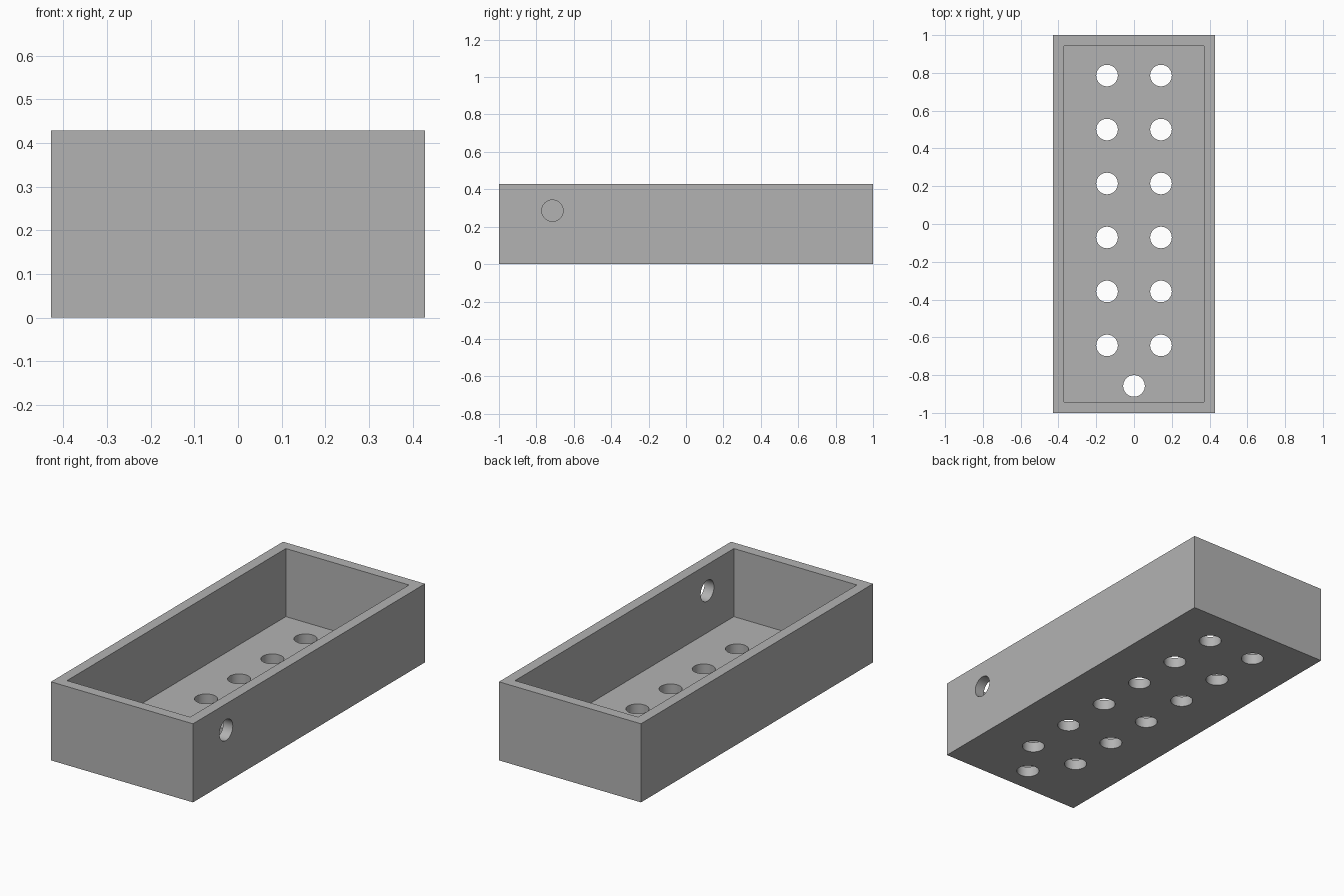
import bpy
from math import pi

old = bpy.data.objects.get("Cube")
if old:
    bpy.data.objects.remove(old, do_unlink=True)

U = 1 / 7             # base module: the tray is 6 x 14 x 3 modules
WALL = 0.4 * U        # wall and floor thickness
RADIUS = 0.4 * U      # radius of every hole
W, L, H = 6 * U, 14 * U, 3 * U

grey = bpy.data.materials.new("grey")
grey.use_nodes = True
colour = (0.45, 0.45, 0.45, 1)
grey.diffuse_color = colour
grey.node_tree.nodes["Principled BSDF"].inputs["Base Color"].default_value = colour


def box(name, size, centre):
    bpy.ops.mesh.primitive_cube_add(size=1, location=centre)
    ob = bpy.context.object
    ob.name = name
    ob.scale = size
    bpy.ops.object.transform_apply(location=True, rotation=False, scale=True)
    ob.data.materials.append(grey)
    return ob


def drill(name, centre, rotation=(0, 0, 0)):
    bpy.ops.mesh.primitive_cylinder_add(vertices=64, radius=RADIUS, depth=4 * WALL,
                                        location=centre, rotation=rotation)
    ob = bpy.context.object
    ob.name = name
    ob.data.materials.append(grey)
    return ob


def cut(target, cutter):
    cutter.hide_render = True
    mod = target.modifiers.new("cut", 'BOOLEAN')
    mod.operation = 'DIFFERENCE'
    mod.solver = 'EXACT'
    mod.object = cutter
    bpy.ops.object.select_all(action='DESELECT')
    bpy.context.view_layer.objects.active = target
    target.select_set(True)
    bpy.ops.object.modifier_apply(modifier=mod.name)
    bpy.data.objects.remove(cutter, do_unlink=True)


# Open tray: solid block with the inside hollowed out
tray = box("tray", (W, L, H), (0, 0, H / 2))
cut(tray, box("hollow", (W - 2 * WALL, L - 2 * WALL, H), (0, 0, WALL + H / 2)))

# Two rows of drain holes through the floor
for row in range(6):
    for side in (-1, 1):
        cut(tray, drill("drain_hole", (side * U, (5.5 - 2 * row) * U, WALL / 2)))

# Single drain hole at the front, and one hole through the left wall
cut(tray, drill("front_drain_hole", (0, -6 * U, WALL / 2)))
cut(tray, drill("wall_hole", (W / 2 - WALL / 2, -5 * U, 2 * U), (0, pi / 2, 0)))

# Round hole walls, crisp tray edges
bpy.ops.object.shade_smooth_by_angle(angle=pi / 6)
